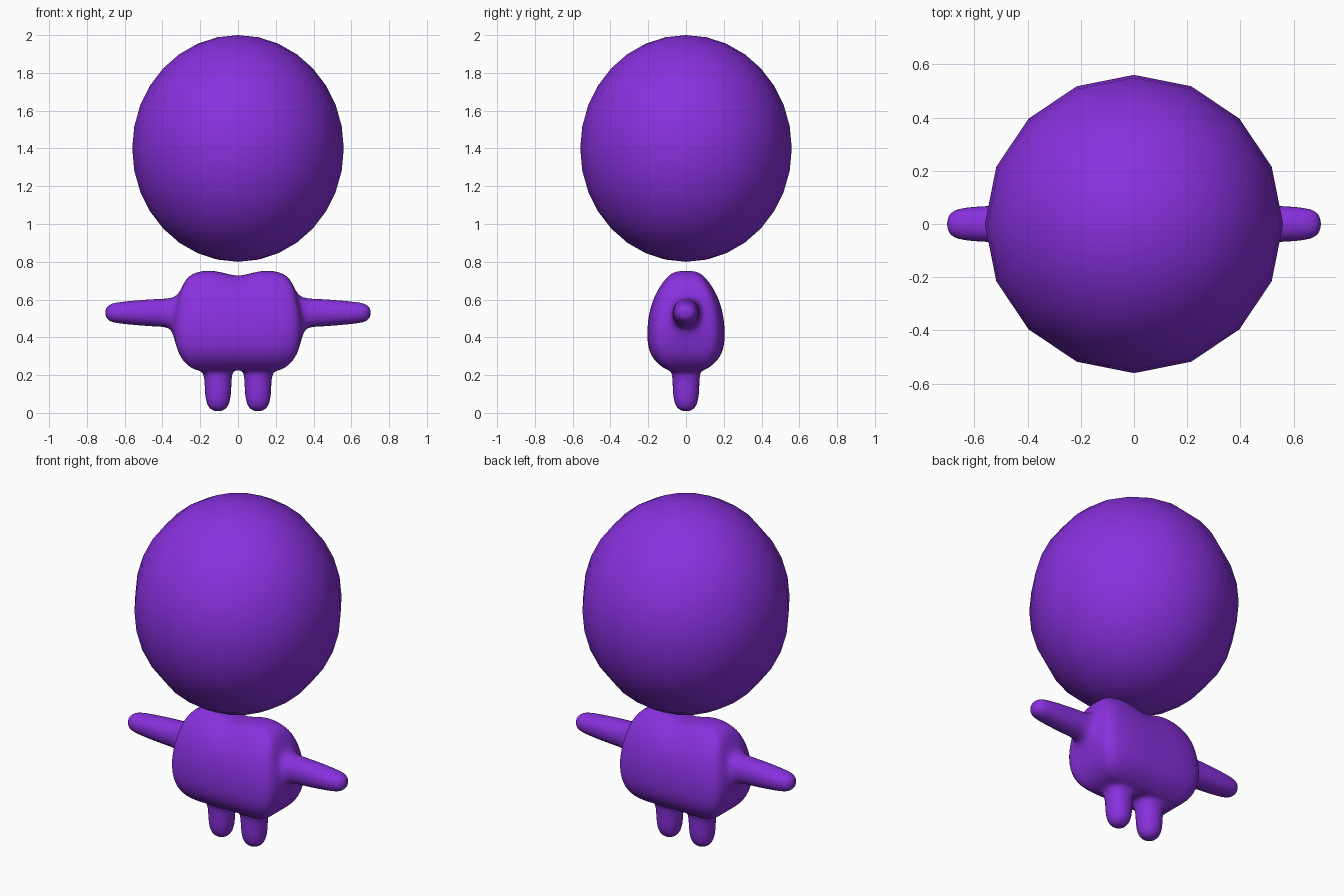
import bpy
import bmesh

cube = bpy.data.objects.get("Cube")
if cube:
    bpy.data.objects.remove(cube, do_unlink=True)

purple = bpy.data.materials.new("purple")
purple.use_nodes = True
COLOUR = (0.25, 0.03, 0.73, 1)
purple.diffuse_color = COLOUR
purple.node_tree.nodes["Principled BSDF"].inputs["Base Color"].default_value = COLOUR

# Head: slightly tall sphere
bpy.ops.mesh.primitive_uv_sphere_add(segments=16, ring_count=16, radius=1, location=(0, 0, 1.4))
head = bpy.context.object
head.name = "head"
head.scale = (0.56, 0.56, 0.6)
head.data.materials.append(purple)
bpy.ops.object.shade_smooth()

# Torso cage, one half: each row gives its height, half width, half depth and limb depth
ROWS = [
    (0.225, 0.24, 0.105, 0.075),
    (0.30, 0.32, 0.20, 0.08),
    (0.45, 0.345, 0.21, 0.08),
    (0.61, 0.31, 0.18, 0.075),
    (0.72, 0.28, 0.10, 0.05),
]
TOP = len(ROWS) - 1
SHOULDER = (0.72, 0.745, 0.76, 0.73)   # top height of each column

bm = bmesh.new()
cage = {}


def corner(i, j, k):
    """Cage vertex at column i, depth line j and row k."""
    if (i, j, k) not in cage:
        z, width, depth, limb = ROWS[k]
        t = k / TOP
        x = (0, 0.03 + 0.05 * t, 0.18 - 0.01 * t, width)[i]
        y = (-depth, -limb, limb, depth)[j]
        if k == TOP:
            z = SHOULDER[i]
        if j in (0, 3):
            if i == 3:
                y *= 0.88
            if k == TOP:
                z -= 0.025
        cage[i, j, k] = bm.verts.new((x, y, z))
    return cage[i, j, k]


def quad(*keys):
    return bm.faces.new([corner(*key) for key in keys])


def extrude(face, centre, size):
    """Extrude a face into a limb ring with the given centre and half sizes."""
    old = face.calc_center_median()
    new = bmesh.ops.extrude_discrete_faces(bm, faces=[face])["faces"][0]
    for v in new.verts:
        for a in range(3):
            side = 1 if v.co[a] > old[a] else -1
            v.co[a] = centre[a] + side * size[a]
    return new


for i in range(3):
    for k in range(TOP):
        for j in (0, 3):                      # front and back
            quad((i, j, k), (i + 1, j, k), (i + 1, j, k + 1), (i, j, k + 1))
        side = quad((3, i, k), (3, i + 1, k), (3, i + 1, k + 1), (3, i, k + 1))
        if (i, k) == (1, 2):
            arm = side
    for j in range(3):
        for k in (0, TOP):                    # underside and shoulders
            cap = quad((i, j, k), (i + 1, j, k), (i + 1, j + 1, k), (i, j + 1, k))
            if (i, j, k) == (1, 1, 0):
                leg = cap
bmesh.ops.recalc_face_normals(bm, faces=bm.faces[:])

# Arm and leg grown out of the torso
for x, depth, height in ((0.42, 0.078, 0.082), (0.62, 0.072, 0.064), (0.709, 0.052, 0.048)):
    arm = extrude(arm, (x, 0, 0.53), (0, depth, height))
for z, half in ((0.11, 0.079), (0, 0.058)):
    leg = extrude(leg, (0.106, 0, z), (half, half, 0))
bmesh.ops.recalc_face_normals(bm, faces=bm.faces[:])

mesh = bpy.data.meshes.new("body")
bm.to_mesh(mesh)
bm.free()
mesh.materials.append(purple)
mesh.shade_smooth()
body = bpy.data.objects.new("body", mesh)
bpy.context.collection.objects.link(body)

mirror = body.modifiers.new("mirror", 'MIRROR')
mirror.use_clip = True
subdivision = body.modifiers.new("subdivision", 'SUBSURF')
subdivision.levels = subdivision.render_levels = 3
